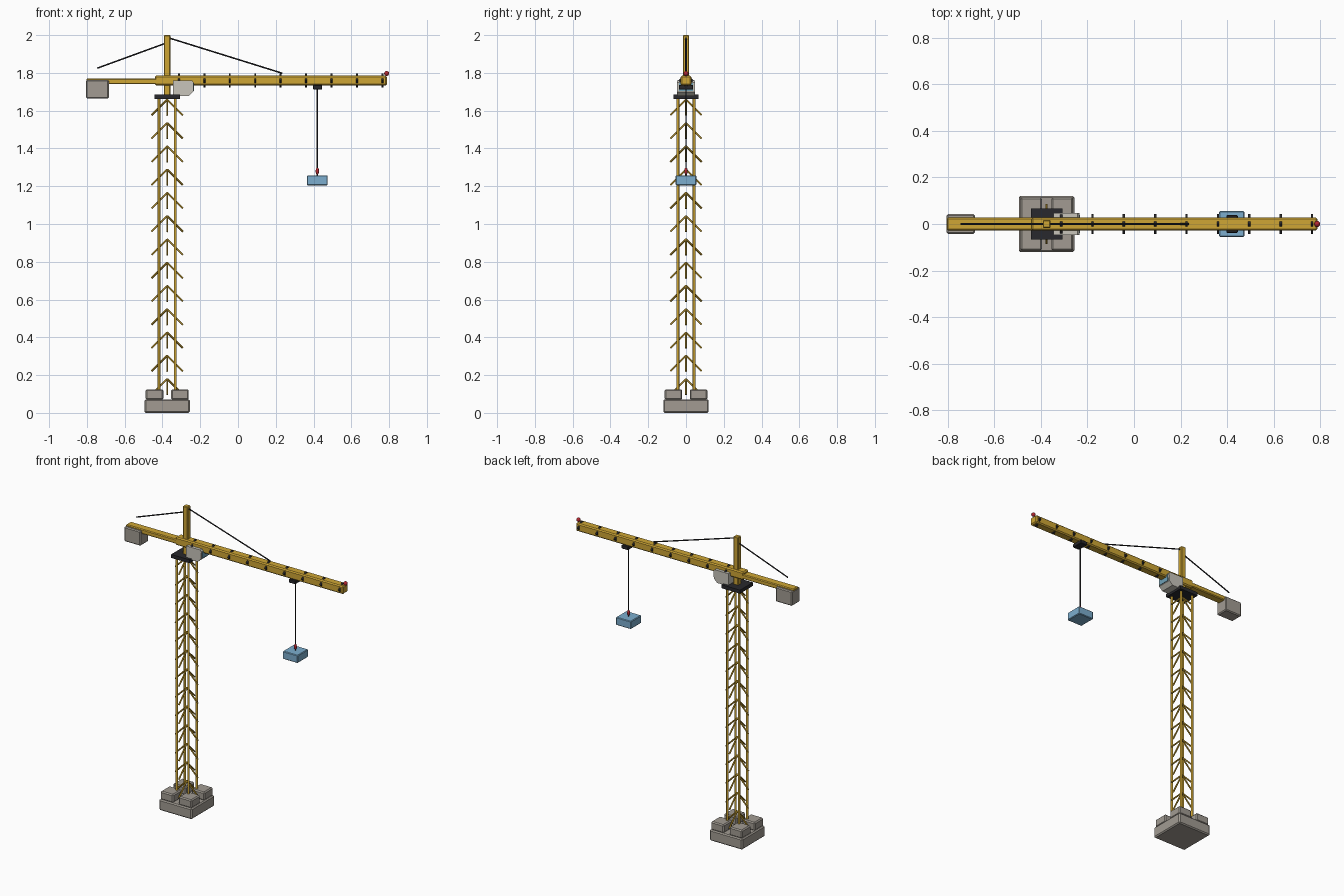
import bpy, math
from mathutils import Vector

if "Cube" in bpy.data.objects:
    bpy.data.objects.remove(bpy.data.objects["Cube"])

CX = -0.375  # mast axis


def mat(name, rgb):
    m = bpy.data.materials.new(name)
    m.diffuse_color = (*rgb, 1)
    m.use_nodes = True
    m.node_tree.nodes["Principled BSDF"].inputs["Base Color"].default_value = m.diffuse_color
    return m


YELLOW = mat("crane_yellow", (0.62, 0.38, 0.035))
CONCRETE = mat("concrete_grey", (0.36, 0.33, 0.29))
DARK = mat("dark_steel", (0.022, 0.022, 0.026))
CABIN = mat("cabin_light_grey", (0.58, 0.56, 0.50))
BLUE = mat("load_blue", (0.20, 0.42, 0.62))
GLASS = mat("window_blue", (0.16, 0.36, 0.48))
RED = mat("signal_red", (0.45, 0.02, 0.03))


def finish(name, m):
    o = bpy.context.object
    o.name = name
    o.data.materials.append(m)
    return o


def box(name, lo, hi, m, bevel=0):
    """Box between two corners, with an optional chamfer."""
    lo, hi = Vector(lo), Vector(hi)
    bpy.ops.mesh.primitive_cube_add(size=1, location=(lo + hi) / 2)
    o = finish(name, m)
    o.scale = hi - lo
    bpy.ops.object.transform_apply(location=False, rotation=False, scale=True)
    if bevel:
        b = o.modifiers.new("chamfer", 'BEVEL')
        b.width, b.segments = bevel, 1
    return o


def rod(name, a, b, r, m, sides=8):
    """Round bar between two points."""
    a, b = Vector(a), Vector(b)
    d = b - a
    bpy.ops.mesh.primitive_cylinder_add(vertices=sides, radius=r, depth=d.length,
                                        location=(a + b) / 2)
    o = finish(name, m)
    o.rotation_mode = 'QUATERNION'
    o.rotation_quaternion = d.to_track_quat('Z', 'Y')
    bpy.ops.object.shade_smooth_by_angle(angle=math.radians(50))
    return o


def ball(name, loc, size, m):
    bpy.ops.mesh.primitive_uv_sphere_add(segments=16, ring_count=10, radius=1, location=loc)
    o = finish(name, m)
    o.scale = size
    bpy.ops.object.shade_smooth()
    return o


def prism(name, pts, half, m):
    """Side profile (x, z) extruded across y."""
    n = len(pts)
    verts = [(x, s * half, z) for s in (-1, 1) for x, z in pts]
    faces = [tuple(range(n)), tuple(range(2 * n - 1, n - 1, -1))]
    faces += [(i, i + n, (i + 1) % n + n, (i + 1) % n) for i in range(n)]
    me = bpy.data.meshes.new(name)
    me.from_pydata(verts, [], faces)
    me.materials.append(m)
    o = bpy.data.objects.new(name, me)
    bpy.context.collection.objects.link(o)
    return o


# Foundation slab, ballast blocks and mast legs
box("foundation", (CX - .12, -.12, 0), (CX + .12, .12, .072), CONCRETE, .007)
for sx in (-1, 1):
    for sy in (-1, 1):
        x, y = CX + sx * .067, sy * .067
        box("ballast_block", (x - .047, y - .047, .07), (x + .047, y + .047, .125), CONCRETE, .007)
        lx, ly = CX + sx * .043, sy * .043
        rod("mast_leg", (lx, ly, .06), (lx, ly, 1.67), .0075, YELLOW)

# Diagonal braces, four per level, sloping outward and down
for i in range(13):
    z = .18 + i * .1232
    for dx, dy in ((1, 0), (-1, 0), (0, 1), (0, -1)):
        rod("mast_brace", (CX, 0, z), (CX + dx * .083, dy * .083, z - .083), .005, YELLOW, 6)

# Slewing plate, tower head, jib and counter jib
box("slewing_plate", (CX - .067, -.067, 1.662), (CX + .067, .067, 1.685), DARK)
box("tower_head", (CX - .017, -.017, 1.68), (CX + .017, .017, 2.0), YELLOW, .004)
box("jib", (-.44, -.028, 1.733), (.788, .028, 1.786), YELLOW, .007)
box("counter_jib", (-.803, -.027, 1.74), (-.42, .027, 1.771), YELLOW, .005)
box("counterweight", (-.805, -.042, 1.665), (-.684, .042, 1.762), CONCRETE, .006)

# Diamond frames whose corners poke through the jib faces
for i in range(9):
    bpy.ops.mesh.primitive_cylinder_add(vertices=4, radius=1, depth=1,
                                        location=(-.313 + i * .1347, 0, 1.759),
                                        rotation=(0, math.pi / 2, 0))
    o = finish("jib_frame", DARK)
    o.scale = (.037, .042, .010)

# Pendant lines
rod("front_pendant", (CX, 0, 1.988), (.235, 0, 1.798), .004, DARK)
rod("rear_pendant", (CX, 0, 1.96), (-.745, 0, 1.825), .004, DARK)

# Operator cabin with front window and side windows
prism("cabin", [(-.345, 1.677), (-.262, 1.677), (-.237, 1.70), (-.235, 1.75),
                (-.243, 1.76), (-.345, 1.76)], .048, CABIN)
box("cabin_window", (-.238, -.038, 1.703), (-.232, .038, 1.747), GLASS)

# Trolley, hoist rope, hook and load
box("trolley", (.398, -.038, 1.712), (.446, .038, 1.736), DARK, .003)
rod("hoist_rope", (.42, 0, 1.715), (.42, 0, 1.255), .0038, DARK)
ball("hook_block", (.42, 0, 1.28), (.009, .009, .019), RED)
box("load", (.365, -.055, 1.205), (.475, .055, 1.257), BLUE, .004)

# Warning light at the jib tip
ball("warning_light", (.787, 0, 1.797), (.013, .013, .013), RED)
